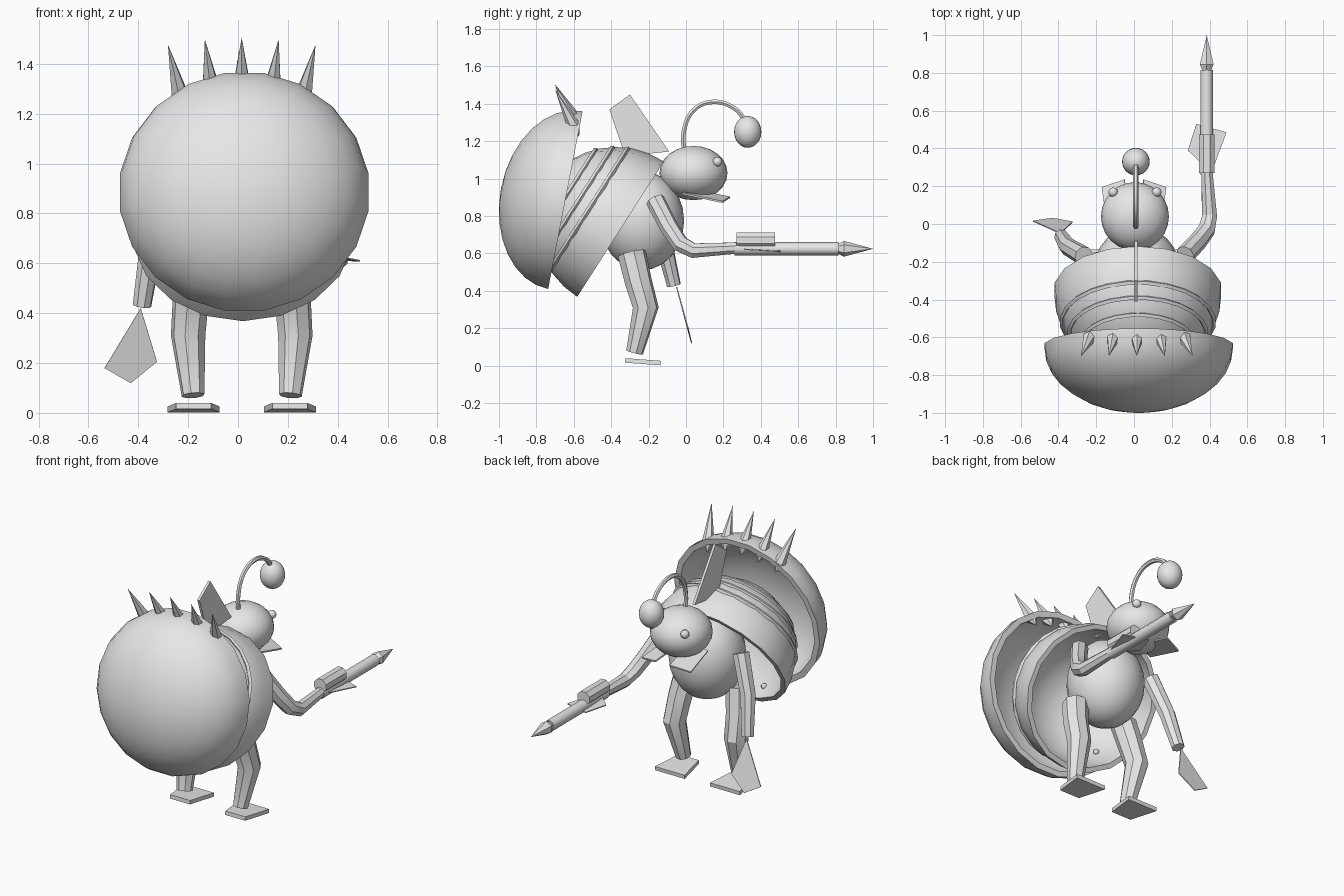
import bpy, bmesh, math
from mathutils import Vector, Matrix

cube = bpy.data.objects.get("Cube")
if cube:
    bpy.data.objects.remove(cube, do_unlink=True)

GREY = (0.8, 0.8, 0.8, 1)
mat = bpy.data.materials.new("plain grey")
mat.use_nodes = True
mat.diffuse_color = GREY
mat.node_tree.nodes["Principled BSDF"].inputs["Base Color"].default_value = GREY


def activate(ob):
    bpy.ops.object.select_all(action='DESELECT')
    ob.select_set(True)
    bpy.context.view_layer.objects.active = ob


def finish(ob, angle=40):
    ob.data.materials.clear()
    ob.data.materials.append(mat)
    activate(ob)
    if angle:
        bpy.ops.object.shade_smooth_by_angle(angle=math.radians(angle))
    return ob


def from_bmesh(name, bm, angle=40):
    bmesh.ops.recalc_face_normals(bm, faces=bm.faces)
    me = bpy.data.meshes.new(name)
    bm.to_mesh(me)
    bm.free()
    ob = bpy.data.objects.new(name, me)
    bpy.context.collection.objects.link(ob)
    return finish(ob, angle)


def axis_frame(origin, axis):
    """Frame whose local z runs along an axis in the side plane."""
    z = Vector(axis).normalized()
    x = Vector((1, 0, 0))
    x = (x - z * x.dot(z)).normalized()
    y = z.cross(x)
    m = Matrix((x, y, z)).transposed().to_4x4()
    m.translation = origin
    return m


def lathe(name, profile, frame, sides, stretch=1, angle=40, closed=False):
    """Revolve (radius, height) points around the frame's z axis."""
    bm = bmesh.new()
    rings = []
    for r, h in profile:
        if r == 0:
            rings.append([bm.verts.new(frame @ Vector((0, 0, h)))] * sides)
        else:
            turn = [math.tau * (i + 0.5) / sides for i in range(sides)]
            rings.append([bm.verts.new(frame @ Vector((r * stretch * math.cos(a), r * math.sin(a), h)))
                          for a in turn])
    pairs = list(zip(rings, rings[1:]))
    if closed:
        pairs.append((rings[-1], rings[0]))
    for a, b in pairs:
        for i in range(sides):
            j = (i + 1) % sides
            bm.faces.new(list(dict.fromkeys((a[i], a[j], b[j], b[i]))))
    return from_bmesh(name, bm, angle)


def bowl(name, frame, radius, depth, wall, stretch, sides, steps=8):
    """Hollow half ellipsoid with a thick rim."""
    arc = [(math.cos(t), math.sin(t)) for t in (math.pi / 2 * i / steps for i in range(steps))]
    outer = [(radius * c, depth * s) for c, s in arc] + [(0, depth)]
    inner = [((radius - wall) * c, (depth - wall) * s) for c, s in arc] + [(0, depth - wall)]
    return lathe(name, inner[::-1][:-1] + inner[:1] + outer, frame, sides, stretch)


def ball(name, loc, size, seg=24):
    bpy.ops.mesh.primitive_uv_sphere_add(segments=seg, ring_count=seg // 2, location=loc)
    ob = bpy.context.object
    ob.name = name
    ob.scale = size if isinstance(size, tuple) else (size,) * 3
    return finish(ob, 60)


def tube(name, path, depth, res=2, smooth=False):
    """Round limb along (x, y, z, thickness) points."""
    cu = bpy.data.curves.new(name, 'CURVE')
    cu.dimensions = '3D'
    cu.bevel_depth, cu.bevel_resolution, cu.use_fill_caps = depth, res, True
    sp = cu.splines.new('BEZIER' if smooth else 'POLY')
    points = sp.bezier_points if smooth else sp.points
    points.add(len(path) - 1)
    for p, (x, y, z, r) in zip(points, path):
        p.co = (x, y, z) if smooth else (x, y, z, 1)
        p.radius = r
        if smooth:
            p.handle_left_type = p.handle_right_type = 'AUTO'
    if smooth:
        sp.resolution_u = 5
    ob = bpy.data.objects.new(name, cu)
    bpy.context.collection.objects.link(ob)
    activate(ob)
    bpy.ops.object.convert(target='MESH')
    return finish(bpy.context.object, 30)


def plate(name, corners, thick):
    """Thin flat panel centred on its corner outline."""
    bm = bmesh.new()
    bm.faces.new([bm.verts.new(c) for c in corners])
    ob = from_bmesh(name, bm, 0)
    mod = ob.modifiers.new("thickness", 'SOLIDIFY')
    mod.thickness, mod.offset = thick, 0
    return ob


# Nested shells
rear = axis_frame((0.025, -0.645, 0.885), (0, -0.98, 0.19))
bowl("rear_shell", rear, 0.49, 0.35, 0.035, 1.03, 20)
mid = axis_frame((0.02, -0.35, 0.73), (0, -0.843, 0.54))
bowl("middle_shell", mid, 0.43, 0.46, 0.03, 1.04, 18)

# Raised ridges around the middle shell
for i, h in enumerate((0.2, 0.27, 0.34)):
    r = 0.43 * math.sqrt(1 - (h / 0.46) ** 2)
    section = [(r - 0.012, h), (r, h - 0.014), (r + 0.012, h), (r, h + 0.014)]
    lathe(f"shell_ridge_{i}", section, mid, 24, 1.04, closed=True)

# Row of spines on the rear shell, fanning outward
for i in range(-2, 3):
    base = Vector((0.015 + 0.125 * i, -0.6, 1.325 - 0.011 * i * i))
    tip = Vector((0.015 + 0.148 * i, -0.7, 1.505 - 0.007 * i * i))
    length = (tip - base).length
    lathe(f"spine_{i + 3}", [(0, -0.065), (0.036, 0), (0, length)],
          axis_frame(base, tip - base), 6, angle=0)

# Small nodules inside the middle shell
for i, (a, h) in enumerate([(200, .1), (225, .16), (315, .16), (340, .1), (250, .08), (290, .08)]):
    r = 0.4 * math.sqrt(1 - (h / 0.43) ** 2)
    t = math.radians(a)
    ball(f"nodule_{i}", mid @ Vector((r * math.cos(t), r * math.sin(t), h)), 0.018, 10)

# Body, head, eyes
ball("belly", (0.015, -0.235, 0.775), (0.225, 0.225, 0.265))
ball("head", (0.005, 0.04, 1.03), (0.18, 0.182, 0.145))
for s, side in ((1, "left"), (-1, "right")):
    ball(f"eye_{side}", (0.005 + 0.115 * s, 0.168, 1.09), 0.026, 12)
    plate(f"jaw_{side}", [(0.02 * s, 0, 0.945), (0.14 * s, -0.02, 0.92),
                          (0.17 * s, 0.195, 0.875), (0.05 * s, 0.235, 0.9)], 0.01)

# Lure stalk and bulb
tube("lure_stalk", [(0.01, -0.01, 1.13, 1), (0.01, -0.01, 1.26, 1), (0.01, 0.04, 1.365, 1),
                    (0.01, 0.14, 1.41, 1), (0.01, 0.26, 1.375, 1), (0.01, 0.325, 1.3, 1)],
     0.014, 1, True)
ball("lure_bulb", (0.01, 0.33, 1.25), (0.073, 0.073, 0.085))

# Back fin
plate("back_fin", [(0.01, -0.41, 1.37), (0.01, -0.3, 1.45), (0.01, -0.09, 1.145),
                   (0.01, -0.325, 1.12)], 0.016)

# Arms and flat hands
tube("left_arm", [(0.27, -0.165, 0.885, 1.15), (0.34, -0.09, 0.74, 1.1), (0.385, -0.03, 0.65, 1.05),
                  (0.4, 0.04, 0.615, 0.95), (0.385, 0.29, 0.63, 0.7)], 0.045)
tube("right_arm", [(-0.265, -0.17, 0.885, 1.15), (-0.35, -0.12, 0.66, 1.05),
                   (-0.385, -0.065, 0.43, 0.85)], 0.045)
plate("left_hand", [(0.285, 0.39, 0.62), (0.33, 0.53, 0.615), (0.49, 0.485, 0.61),
                    (0.41, 0.27, 0.625)], 0.006)
plate("right_hand", [(-0.39, -0.05, 0.42), (-0.535, 0.015, 0.18), (-0.43, 0.03, 0.12),
                     (-0.325, 0.01, 0.205)], 0.006)

# Harpoon launcher
aim = axis_frame((0.385, 0, 0.625), (0, 1, 0))
lathe("barrel", [(0, 0.26), (0.035, 0.26), (0.035, 0.815), (0, 0.815)], aim, 10)
lathe("harpoon_tip", [(0, 0.8), (0.025, 0.81), (0.042, 0.845), (0, 1.0)], aim, 6, angle=0)
lathe("canister", [(0, 0.27), (0.045, 0.27), (0.045, 0.475), (0, 0.475)],
      axis_frame((0.385, 0, 0.67), (0, 1, 0)), 8)

# Legs and feet
for s, side in ((1, "left"), (-1, "right")):
    c = 0.015
    tube(f"{side}_leg", [(c + 0.18 * s, -0.29, 0.6, 1.1), (c + 0.205 * s, -0.255, 0.45, 1.05),
                         (c + 0.215 * s, -0.215, 0.31, 1), (c + 0.195 * s, -0.275, 0.07, 0.66)], 0.07)
    x = c + 0.193 * s
    plate(f"{side}_foot", [(x - 0.07, -0.325, 0.028), (x + 0.07, -0.325, 0.028),
                           (x + 0.104, -0.135, 0.014), (x - 0.104, -0.135, 0.014)], 0.024)
